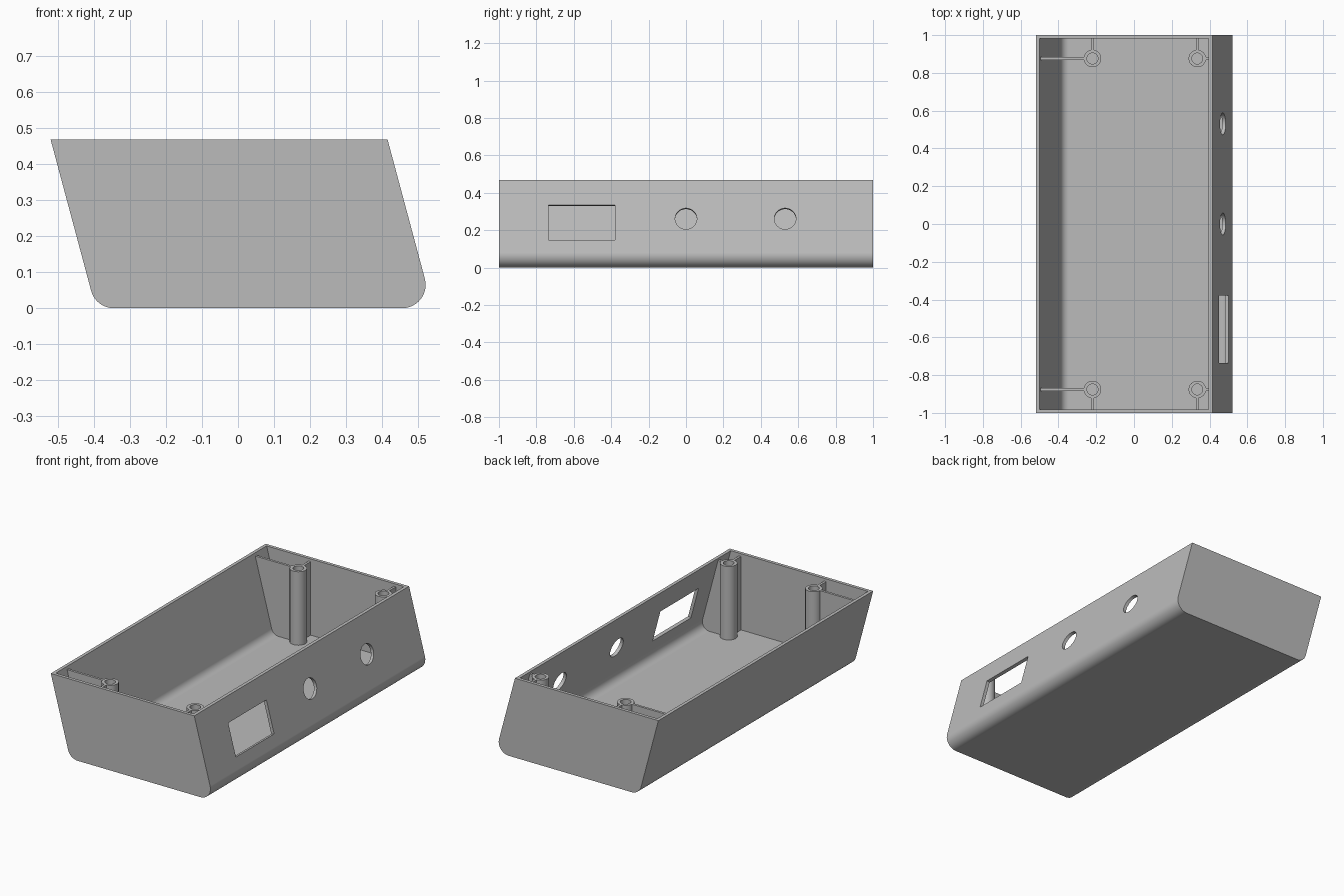
import bpy, bmesh
from math import radians, tan, sin, cos, pi
from mathutils import Matrix, Vector

HEIGHT, WALL, RADIUS = 0.468, 0.019, 0.065
LEAN = radians(15)
LEFT_TOP, RIGHT_TOP = -0.52, 0.415
POST_TOP, POST_OUT, POST_IN = 0.452, 0.046, 0.029

cube = bpy.data.objects.get("Cube")
if cube:
    bpy.data.objects.remove(cube, do_unlink=True)

grey = bpy.data.materials.new("grey plastic")
grey.use_nodes = True
grey.diffuse_color = (0.5, 0.5, 0.5, 1)
grey.node_tree.nodes["Principled BSDF"].inputs["Base Color"].default_value = (0.5, 0.5, 0.5, 1)


def make(name, bm):
    bmesh.ops.recalc_face_normals(bm, faces=bm.faces)
    mesh = bpy.data.meshes.new(name)
    bm.to_mesh(mesh)
    bm.free()
    mesh.materials.append(grey)
    obj = bpy.data.objects.new(name, mesh)
    bpy.context.collection.objects.link(obj)
    return obj


def prism(name, points, y0, y1):
    """Extrude an x-z outline along y."""
    bm = bmesh.new()
    face = bm.faces.new([bm.verts.new((x, y0, z)) for x, z in points])
    out = bmesh.ops.extrude_face_region(bm, geom=[face])
    verts = [v for v in out["geom"] if isinstance(v, bmesh.types.BMVert)]
    bmesh.ops.translate(bm, vec=(0, y1 - y0, 0), verts=verts)
    return make(name, bm)


def wall_x(top_x, z):
    return top_x + (HEIGHT - z) * tan(LEAN)


def arc(cx, cz, r, start, end, steps=12):
    angles = [start + (end - start) * i / steps for i in range(steps + 1)]
    return [(cx + r * cos(a), cz + r * sin(a)) for a in angles]


def case_outline(inset, top):
    """Leaning outline with rounded lower corners, offset inwards."""
    shift, r = inset / cos(LEAN), RADIUS - inset
    left, right = LEFT_TOP + shift, RIGHT_TOP - shift
    lx = wall_x(left, inset) + r * tan((pi / 2 - LEAN) / 2)
    rx = wall_x(right, inset) - r / tan((pi / 2 - LEAN) / 2)
    return ([(wall_x(left, top), top)]
            + arc(lx, RADIUS, r, pi + LEAN, 1.5 * pi)
            + arc(rx, RADIUS, r, -pi / 2, LEAN)
            + [(wall_x(right, top), top)])


def smooth(obj):
    bpy.ops.object.select_all(action="DESELECT")
    obj.select_set(True)
    bpy.context.view_layer.objects.active = obj
    bpy.ops.object.shade_smooth_by_angle(angle=radians(30))


def wall_frame(y, z):
    """Frame on the leaning right-hand wall, its z axis along the wall normal."""
    return Matrix.Translation((wall_x(RIGHT_TOP, z), y, z)) @ Matrix.Rotation(pi / 2 - LEAN, 4, "Y")


def round_cutter(y, z, r):
    bm = bmesh.new()
    bmesh.ops.create_cone(bm, cap_ends=True, segments=48, radius1=r, radius2=r,
                          depth=0.1, matrix=wall_frame(y, z))
    return make("hole_cutter", bm)


def window_cutter(y, z, width, height):
    bm = bmesh.new()
    size = Matrix.Diagonal(Vector((height, width, 0.1, 1)))
    bmesh.ops.create_cube(bm, size=1, matrix=wall_frame(y, z) @ size)
    return make("window_cutter", bm)


# Hollow case with a window and two round holes in one long wall
case = prism("case", case_outline(0, HEIGHT), -1, 1)
cutters = [
    prism("cavity_cutter", case_outline(WALL, HEIGHT + 0.1), -1 + WALL, 1 - WALL),
    window_cutter(-0.557, 0.241, 0.356, 0.194),
    round_cutter(0, 0.262, 0.058),
    round_cutter(0.53, 0.262, 0.058),
]
for cutter in cutters:
    cutter.hide_render = True
    mod = case.modifiers.new(cutter.name, "BOOLEAN")
    mod.operation, mod.solver, mod.object = "DIFFERENCE", "EXACT", cutter
graph = bpy.context.evaluated_depsgraph_get()
case.data = bpy.data.meshes.new_from_object(case.evaluated_get(graph))
case.modifiers.clear()
for cutter in cutters:
    bpy.data.objects.remove(cutter, do_unlink=True)
smooth(case)
weighted = case.modifiers.new("flat_walls", "WEIGHTED_NORMAL")
weighted.keep_sharp = True


def screw_post(name, x, y):
    bm = bmesh.new()
    low = WALL - 0.004
    ring = [(POST_IN, low), (POST_OUT, low), (POST_OUT, POST_TOP), (POST_IN, POST_TOP)]
    verts = [bm.verts.new((x + r, y, z)) for r, z in ring]
    edges = [bm.edges.new((verts[i], verts[(i + 1) % 4])) for i in range(4)]
    bmesh.ops.spin(bm, geom=verts + edges, cent=(x, y, 0), axis=(0, 0, 1),
                   angle=2 * pi, steps=40)
    bmesh.ops.remove_doubles(bm, verts=bm.verts, dist=0.0001)
    smooth(make(name, bm))


# Screw posts, each tied to its two nearest walls by thin ribs
RIB, LOW = 0.007, WALL - 0.006
for end, side_y in (("front", -1), ("back", 1)):
    y = side_y * 0.876
    for side, x, top_x, sign in (("right", -0.22, LEFT_TOP, -1), ("left", 0.335, RIGHT_TOP, 1)):
        screw_post(f"{end}_{side}_post", x, y)
        near = x + sign * (POST_IN + 0.008)
        half = top_x - sign * WALL / 2
        # The lower end follows the wall, stopping inside its rounded corner
        outline = [(near, POST_TOP), (wall_x(half, POST_TOP), POST_TOP),
                   (wall_x(half, RADIUS), RADIUS),
                   (wall_x(half, RADIUS) - sign * 0.035, LOW), (near, LOW)]
        prism(f"{end}_{side}_side_rib", outline, y - RIB, y + RIB)
        box = [(x - RIB, LOW), (x + RIB, LOW), (x + RIB, POST_TOP), (x - RIB, POST_TOP)]
        prism(f"{end}_{side}_end_rib", box, y + side_y * (POST_IN + 0.008), side_y * (1 - WALL / 2))
